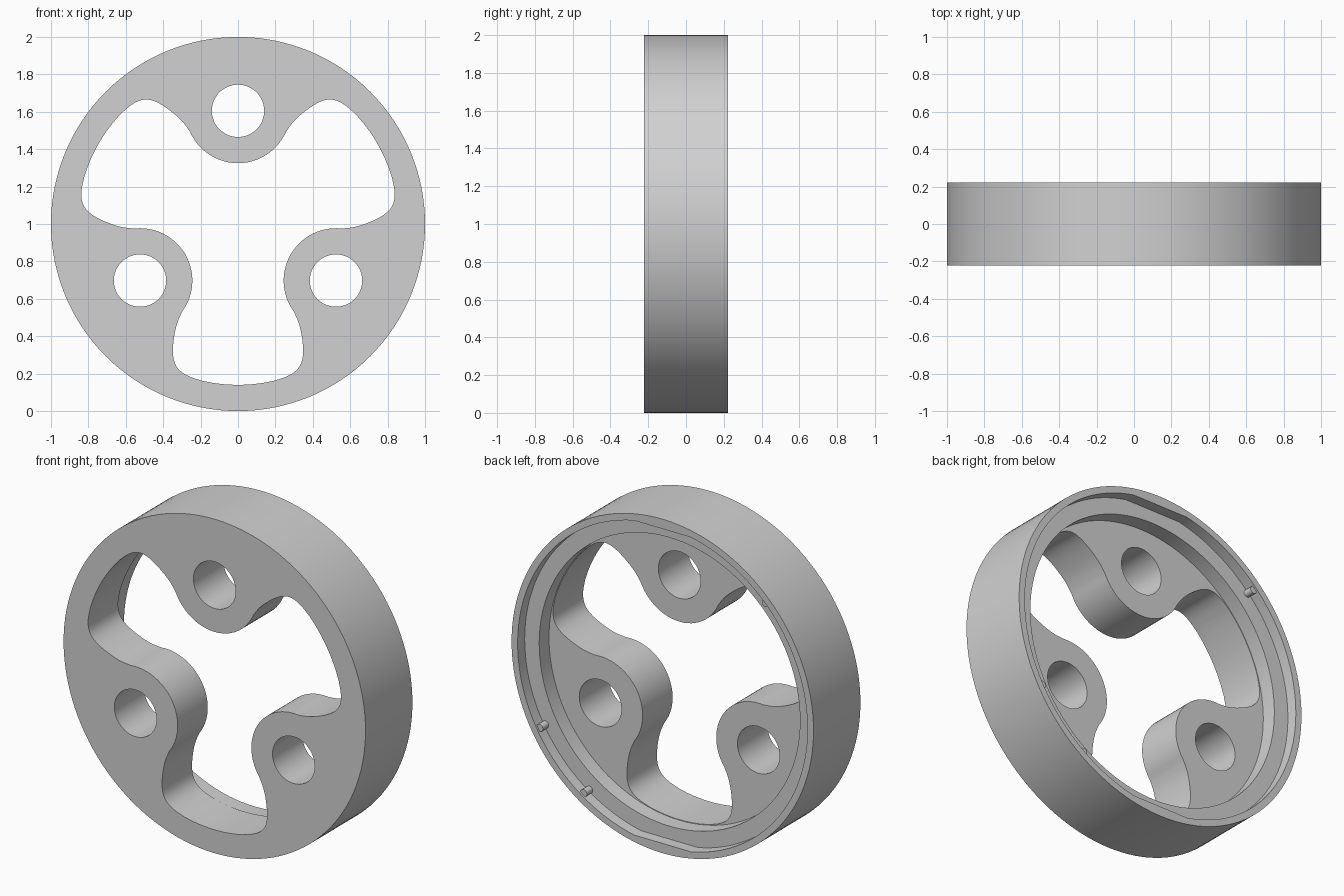
import bpy, bmesh, math
from mathutils import Vector

if "Cube" in bpy.data.objects:
    bpy.data.objects.remove(bpy.data.objects["Cube"])

HALF = 0.222      # half the wheel depth
PLATE = 0.062     # back of the spoke plate
LEDGE = 0.155     # ledge inside the rim

grey = bpy.data.materials.new("grey")
grey.diffuse_color = (0.64, 0.64, 0.64, 1)
grey.use_nodes = True
grey.node_tree.nodes["Principled BSDF"].inputs["Base Color"].default_value = grey.diffuse_color


def prism(name, pts, y0, y1):
    """Extrude an outline of (x, height above the axis) along y."""
    bm = bmesh.new()
    face = bm.faces.new([bm.verts.new((x, y0, z + 1)) for x, z in pts])
    out = bmesh.ops.extrude_face_region(bm, geom=[face], use_keep_orig=True)
    verts = [g for g in out["geom"] if isinstance(g, bmesh.types.BMVert)]
    bmesh.ops.translate(bm, verts=verts, vec=(0, y1 - y0, 0))
    bmesh.ops.recalc_face_normals(bm, faces=bm.faces)
    me = bpy.data.meshes.new(name)
    bm.to_mesh(me)
    bm.free()
    me.materials.append(grey)
    ob = bpy.data.objects.new(name, me)
    bpy.context.collection.objects.link(ob)
    return ob


def circle(r, n, cx=0.0, cz=0.0):
    return [(cx + r * math.cos(math.tau * i / n), cz + r * math.sin(math.tau * i / n))
            for i in range(n)]


def spline(pts, steps):
    """Smooth curve through the points."""
    p = [Vector(q) for q in pts]
    p = [2 * p[0] - p[1]] + p + [2 * p[-1] - p[-2]]
    out = []
    for a, b, c, d in zip(p, p[1:], p[2:], p[3:]):
        for k in range(steps):
            t = k / steps
            out.append(tuple(0.5 * (2 * b + (c - a) * t + (2 * a - 5 * b + 4 * c - d) * t * t
                                    + (3 * b - a - 3 * c + d) * t ** 3)))
    return out


# One sixth of the opening: outer arc, rounded corner, flank, boss arc
arc = [(0.86 * math.sin(a), 0.86 * math.cos(a)) for a in [0.025 * i for i in range(9)]]
corner = spline([(0.195, 0.8376), (0.265, 0.813), (0.312, 0.782), (0.339, 0.74),
                 (0.348, 0.68), (0.341, 0.60), (0.325, 0.53), (0.298, 0.467)], 4)
bx, bz = 0.524, 0.3025
boss = [(bx + 0.28 * math.cos(math.radians(a)), bz + 0.28 * math.sin(math.radians(a)))
        for a in [144 + 5.5 * i for i in range(13)]]
half = arc[:-1] + corner + boss
third = [(-u, v) for u, v in reversed(half[1:])] + half[:-1]

# Repeat the window three times, counterclockwise around the axis
opening = []
for k in range(3):
    c, s = math.cos(k * math.tau / 3), math.sin(k * math.tau / 3)
    opening += [(u * c + v * s, u * s - v * c) for u, v in third]

# Rim seat: a circle with a short flat at top and bottom
seat = [(x, z) for x, z in circle(0.96, 128) if abs(z) < 0.943]

wheel = prism("wheel_body", circle(1.0, 128), -HALF, HALF)
cutters = [prism("opening_cutter", opening, -0.4, 0.4),
           prism("recess_cutter", circle(0.864, 128), PLATE, 0.42),
           prism("seat_cutter", seat, LEDGE, 0.45)]
for k in range(3):
    a = math.radians(90 + 120 * k)
    cutters.append(prism("bolt_hole_cutter",
                         circle(0.14, 48, 0.605 * math.cos(a), 0.605 * math.sin(a)), -0.5, 0.5))

# Cut the openings out of the body
bpy.context.view_layer.objects.active = wheel
for cut in cutters:
    mod = wheel.modifiers.new("cut", "BOOLEAN")
    mod.operation, mod.solver, mod.object = "DIFFERENCE", "EXACT", cut
    bpy.ops.object.modifier_apply(modifier=mod.name)
    bpy.data.objects.remove(cut)

# Small locating ribs on the inside of the rim
ribs = []
for deg in (135, -30, -56):
    a = math.radians(deg)
    ribs.append(prism("locating_rib", circle(0.022, 16, 0.95 * math.cos(a), 0.95 * math.sin(a)),
                      LEDGE - 0.01, HALF - 0.012))

for ob in [wheel] + ribs:
    bpy.ops.object.select_all(action="DESELECT")
    ob.select_set(True)
    bpy.context.view_layer.objects.active = ob
    bpy.ops.object.shade_smooth_by_angle(angle=math.radians(30))
